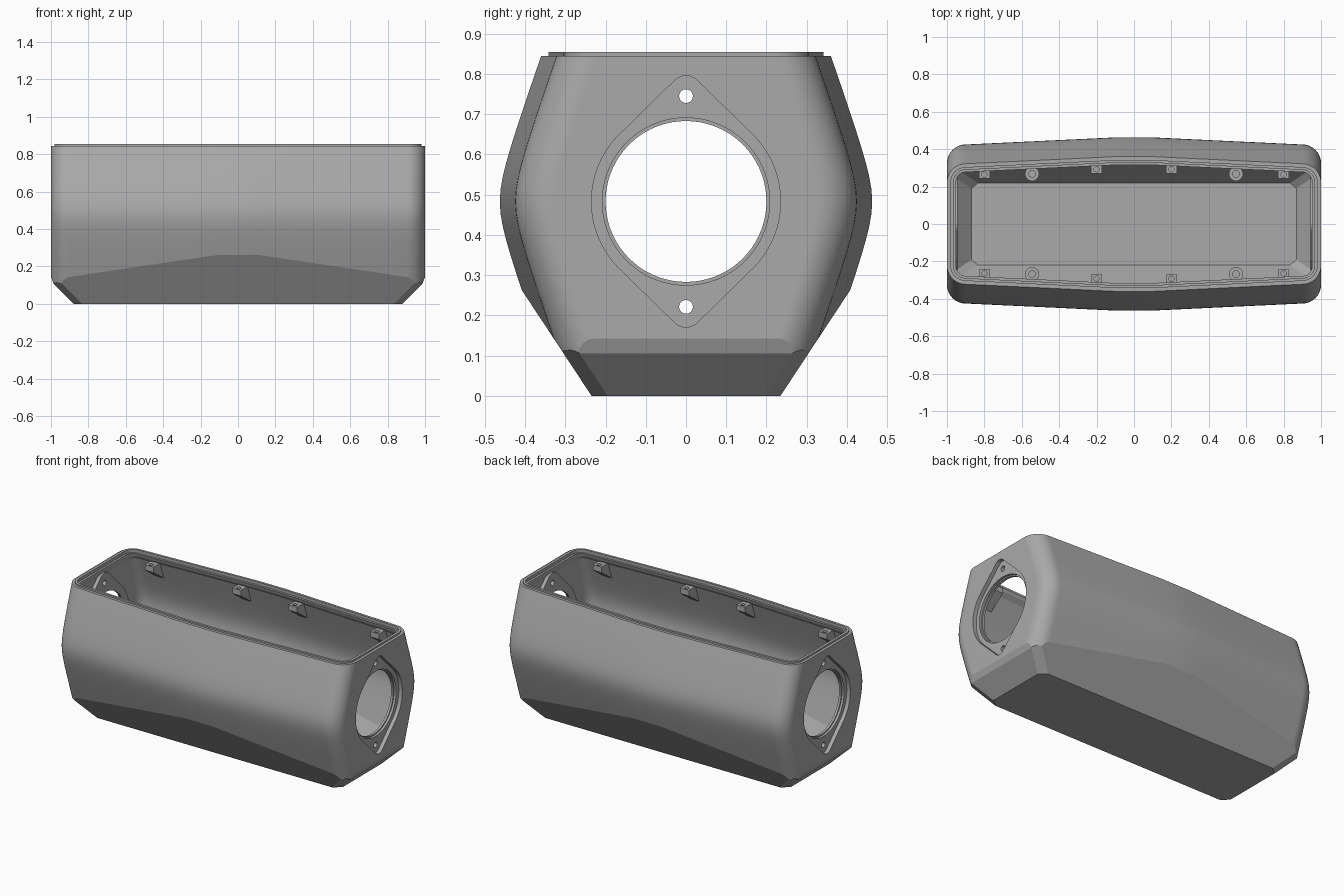
import bpy, bmesh, math
from mathutils import Vector

cube = bpy.data.objects.get("Cube")
if cube:
    bpy.data.objects.remove(cube, do_unlink=True)

grey = bpy.data.materials.new("plain grey")
grey.use_nodes = True
GREY = (0.4, 0.4, 0.4, 1)
grey.diffuse_color = GREY
grey.node_tree.nodes["Principled BSDF"].inputs["Base Color"].default_value = GREY

MID_Z, TOP_Z, WALL, CORNER = 0.483, 0.845, 0.033, 0.1


def loft(name, rings, planes=()):
    """Skin a stack of equal rings, cap both ends, then trim by planes."""
    bm = bmesh.new()
    rows = [[bm.verts.new(p) for p in ring] for ring in rings]
    n = len(rows[0])
    for a, b in zip(rows, rows[1:]):
        for i in range(n):
            j = (i + 1) % n
            bm.faces.new((a[i], a[j], b[j], b[i]))
    bm.faces.new(rows[0][::-1])
    bm.faces.new(rows[-1])
    for point, normal in planes:
        geom = bm.verts[:] + bm.edges[:] + bm.faces[:]
        bmesh.ops.bisect_plane(bm, geom=geom, dist=1e-5, plane_co=point,
                               plane_no=normal, clear_outer=True)
        rim = [e for e in bm.edges if e.is_boundary]
        bmesh.ops.holes_fill(bm, edges=rim, sides=0)
    bmesh.ops.recalc_face_normals(bm, faces=bm.faces[:])
    mesh = bpy.data.meshes.new(name)
    bm.to_mesh(mesh)
    bm.free()
    mesh.materials.append(grey)
    obj = bpy.data.objects.new(name, mesh)
    bpy.context.collection.objects.link(obj)
    return obj


def activate(obj):
    bpy.ops.object.select_all(action='DESELECT')
    obj.select_set(True)
    bpy.context.view_layer.objects.active = obj


def combine(obj, tool, operation='DIFFERENCE'):
    mod = obj.modifiers.new("combine", 'BOOLEAN')
    mod.operation, mod.object, mod.solver = operation, tool, 'EXACT'
    activate(obj)
    bpy.ops.object.modifier_apply(modifier=mod.name)
    bpy.data.objects.remove(tool, do_unlink=True)


def finish(obj):
    activate(obj)
    bpy.ops.object.shade_smooth_by_angle(angle=math.radians(14))
    mod = obj.modifiers.new("weighted normals", 'WEIGHTED_NORMAL')
    mod.keep_sharp = True


def half_width(x, z):
    """Bulging side wall, narrower toward both ends."""
    d = min(z, TOP_Z) - MID_Z
    bulge = 0.463 - 0.354 * (math.hypot(d, 0.08) - 0.08)
    return bulge - 0.038 * min(max((abs(x) - 0.1) / 0.8, 0), 1)


def outline(z, off):
    """Horizontal section: bowed sides and rounded corners."""
    q = [(x, half_width(x, z) - off) for x in (0, 0.1, 0.3, 0.5, 0.7)]
    cy, r = half_width(0.9, z) - CORNER, CORNER - off
    for i in range(11):
        a = math.radians(9 * i)
        q.append((0.9 + r * math.sin(a), cy + r * math.cos(a)))
    half = q + [(x, -y) for x, y in q[::-1]]
    full = half + [(-x, y) for x, y in half[::-1][1:-1]]
    return [(x, y, z) for x, y in full]


def trim_planes(inset):
    """Sloped lower faces on the sides, ends and corners."""
    planes = []
    side, end = Vector((0, 1, -0.66)).normalized(), Vector((1, 0, -1)).normalized()
    corner = (side + end).normalized()
    soft = Vector((1, 0, -0.4)).normalized()
    base = Vector((0.88, 0.235, 0))
    specs = [(base, side), (base, end), (base - corner * 0.02, corner),
             (Vector((0.985, 0, 0.105)), soft)]
    for p, n in specs:
        for sx in (1, -1):
            for sy in (1, -1):
                s = Vector((sx, sy, 1))
                if (sx < 0 and n.x == 0) or (sy < 0 and n.y == 0):
                    continue
                planes.append(((p - n * inset) * s, n * s))
    return planes


def circle(cx, cy, r, n=48):
    return [(cx + r * math.cos(math.tau * i / n), cy + r * math.sin(math.tau * i / n))
            for i in range(n)]


def flange(big, small, reach=0.2725, n=96):
    """Round plate outline drawn out to a rounded tip above and below."""
    limit, pts = (big - small) / reach, []
    for i in range(n):
        a = math.tau * (i + 0.5) / n
        c, s = math.cos(a), math.sin(a)
        tip = abs(c) > limit
        r, z = (small, math.copysign(reach, c)) if tip else (big, 0)
        pts.append((r * s, MID_Z + z + r * c))
    return pts


def prism_x(name, pts, x0, x1):
    return loft(name, [[(x, y, z) for y, z in pts] for x in (x0, x1)])


# Housing: outer shell, hollowed with a stepped lip around the opening
levels = [TOP_Z * i / 28 for i in range(29)]
housing = loft("housing", [outline(z, 0) for z in levels]
               + [outline(TOP_Z, 0.018), outline(0.855, 0.018)], trim_planes(0))
inside = [0.03 + 0.76 * i / 25 for i in range(26)]
lip = [(0.815, 0.048), (0.835, 0.048), (0.835, 0.035), (0.9, 0.035)]
cavity = loft("cavity", [outline(z, WALL) for z in inside]
              + [outline(z, off) for z, off in lip], trim_planes(0.03))
combine(housing, cavity)

# End openings: inner pad, outer recess, stepped round hole and screw holes
for s in (1, -1):
    combine(housing, prism_x("pad", flange(0.25, 0.055), s * 0.945, s * 0.985), 'UNION')
    combine(housing, prism_x("recess", flange(0.235, 0.04), s * 0.975, s * 1.1))
    combine(housing, prism_x("step", circle(0, MID_Z, 0.208, 72), s * 0.96, s * 1.1))
    combine(housing, prism_x("bore", circle(0, MID_Z, 0.2, 72), s * 0.9, s * 1.1))
    for dz in (0.262, -0.262):
        combine(housing, prism_x("screw", circle(0, MID_Z + dz, 0.017), s * 0.9, s * 1.1))
finish(housing)

for sy, side in ((-1, "front"), (1, "back")):
    # Lid tabs below the rim, tapering into the wall, each with a pilot hole
    for k, x in enumerate((-0.8, -0.2, 0.2, 0.8)):
        inner = half_width(x, 0.8) - 0.1
        pts = [(inner, 0.80), (inner, 0.765), (half_width(x, 0.68) - 0.022, 0.68),
               (half_width(x, 0.8) - 0.022, 0.80)]
        tab = prism_x(f"{side}_lid_tab_{k + 1}", [(sy * y, z) for y, z in pts],
                      x - 0.03, x + 0.03)
        ring = circle(x, sy * (inner + 0.022), 0.014, 32)
        hole = loft("hole", [[(a, b, z) for a, b in ring] for z in (0.775, 0.9)])
        combine(tab, hole)
        finish(tab)
    # Screw bosses standing on the sloped lower wall
    for x, end in ((-0.545, "right"), (0.545, "left")):
        wide, narrow = circle(x, sy * 0.268, 0.038), circle(x, sy * 0.268, 0.018)
        foot = [(a, b, (abs(b) - 0.235) / 0.66 + 0.02) for a, b in wide]
        rings = [foot] + [[(a, b, z) for a, b in c]
                          for c, z in ((wide, 0.2), (narrow, 0.2), (narrow, 0.17))]
        finish(loft(f"{side}_{end}_screw_boss", rings))
